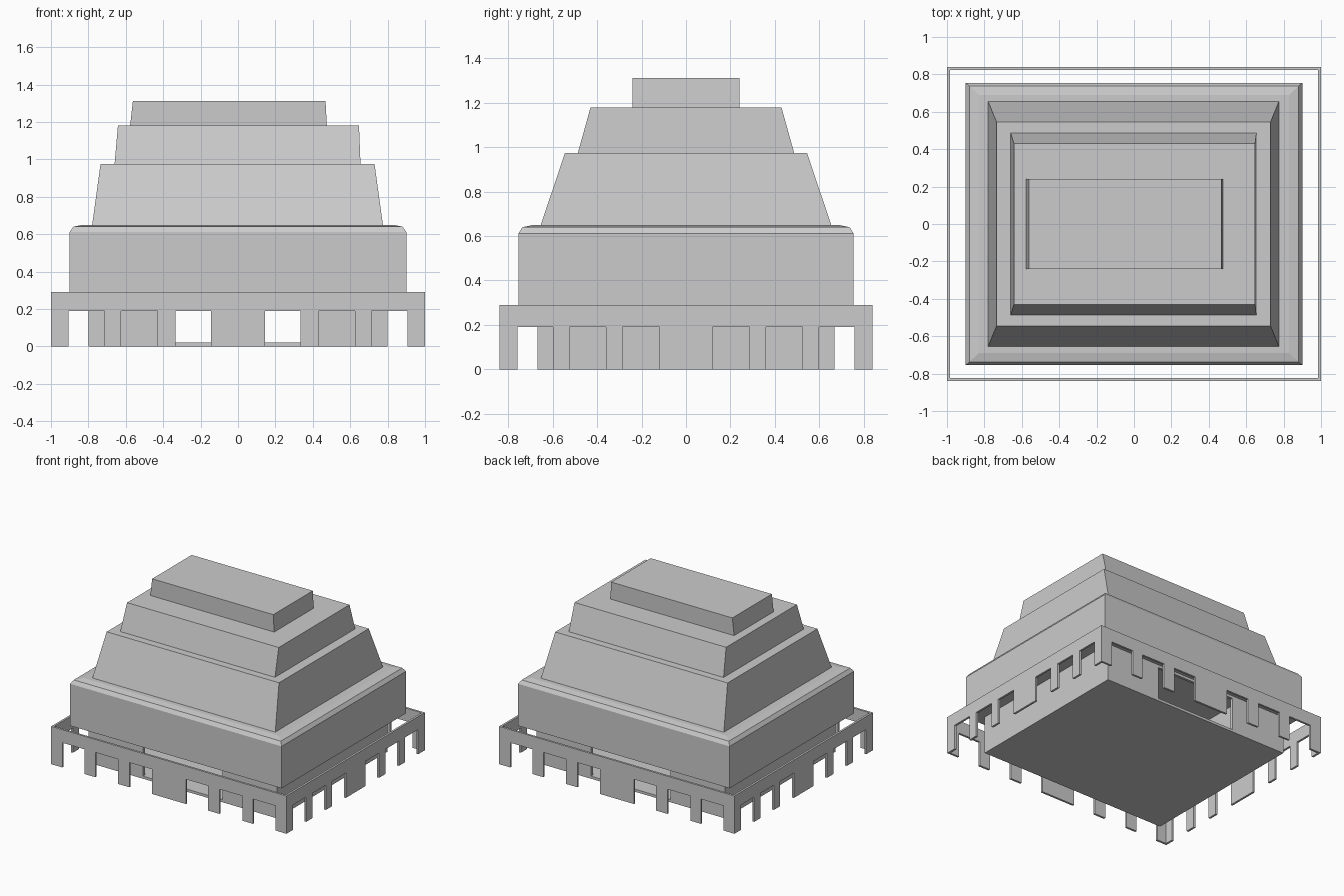
import bpy, bmesh
from mathutils import Vector

if "Cube" in bpy.data.objects:
    bpy.data.objects.remove(bpy.data.objects["Cube"])


def finish(name, bm):
    bmesh.ops.recalc_face_normals(bm, faces=bm.faces[:])
    me = bpy.data.meshes.new(name)
    bm.to_mesh(me)
    bm.free()
    ob = bpy.data.objects.new(name, me)
    bpy.context.collection.objects.link(ob)
    return ob


def loft(name, rings):
    """Stack of rectangles (x min, x max, half y, z) skinned into a closed solid."""
    bm = bmesh.new()
    loops = [[bm.verts.new(p) for p in ((a, -y, z), (b, -y, z), (b, y, z), (a, y, z))]
             for a, b, y, z in rings]
    for lo, hi in zip(loops, loops[1:]):
        for i in range(4):
            j = (i + 1) % 4
            bm.faces.new((lo[i], lo[j], hi[j], hi[i]))
    bm.faces.new(loops[0])
    bm.faces.new(loops[-1])
    return finish(name, bm)


def skirt_panel(name, half, gaps, place, thick):
    """Crenellated outline along u, extruded through the panel thickness."""
    spans = sorted([(-b, -a) for a, b in gaps] + gaps)
    pts = [(-half, SKIRT_TOP), (-half, 0)]
    for a, b in spans:
        pts += [(a, 0), (a, GAP_TOP), (b, GAP_TOP), (b, 0)]
    pts += [(half, 0), (half, SKIRT_TOP)]
    bm = bmesh.new()
    face = bm.faces.new([bm.verts.new(place(u, z)) for u, z in pts])
    ext = bmesh.ops.extrude_face_region(bm, geom=[face])
    verts = [g for g in ext["geom"] if isinstance(g, bmesh.types.BMVert)]
    bmesh.ops.translate(bm, verts=verts, vec=Vector(thick))
    return finish(name, bm)


def cut(target, cutter):
    m = target.modifiers.new("cut", "BOOLEAN")
    m.operation = "DIFFERENCE"
    m.solver = "EXACT"
    m.object = cutter
    cutter.hide_render = True
    cutter.hide_viewport = True


SKIRT_TOP, GAP_TOP, T = 0.29, 0.19, 0.016
X, Y = 1.0, 0.84

# Free-standing skirt with legs between the openings
front_gaps = [(0.145, 0.335), (0.43, 0.625), (0.715, 0.905)]
side_gaps = [(0.12, 0.285), (0.36, 0.525), (0.60, 0.76)]
for s, f, g in ((-1, "front", "left"), (1, "back", "right")):
    skirt_panel(f + "_skirt", X, front_gaps, lambda u, z: (u, s * Y, z), (0, -s * T, 0))
    skirt_panel(g + "_skirt", Y - T, side_gaps, lambda u, z: (s * X, u, z), (-s * T, 0, 0))

# Main body: recessed base, overhanging block, softened top edge
body = loft("main_body", [(-.80, .80, .67, 0), (-.80, .80, .67, .29),
                          (-.90, .90, .755, .29), (-.90, .90, .755, .612),
                          (-.88, .88, .737, .64), (-.83, .83, .69, .65)])

# Hollow room and the doorway through front and back
cut(body, loft("room_cutter", [(-.78, .78, .65, .02), (-.78, .78, .65, .61)]))
cut(body, loft("doorway_cutter", [(-.337, .337, .75, .02), (-.337, .337, .75, .27)]))

# Stepped, tapering roof tiers
loft("lower_roof_tier", [(-.78, .775, .655, .648), (-.735, .73, .545, .975)])
loft("middle_roof_tier", [(-.66, .655, .487, .975), (-.642, .647, .43, 1.18)])
loft("top_roof_tier", [(-.577, .475, .24, 1.18), (-.562, .468, .24, 1.312)])
